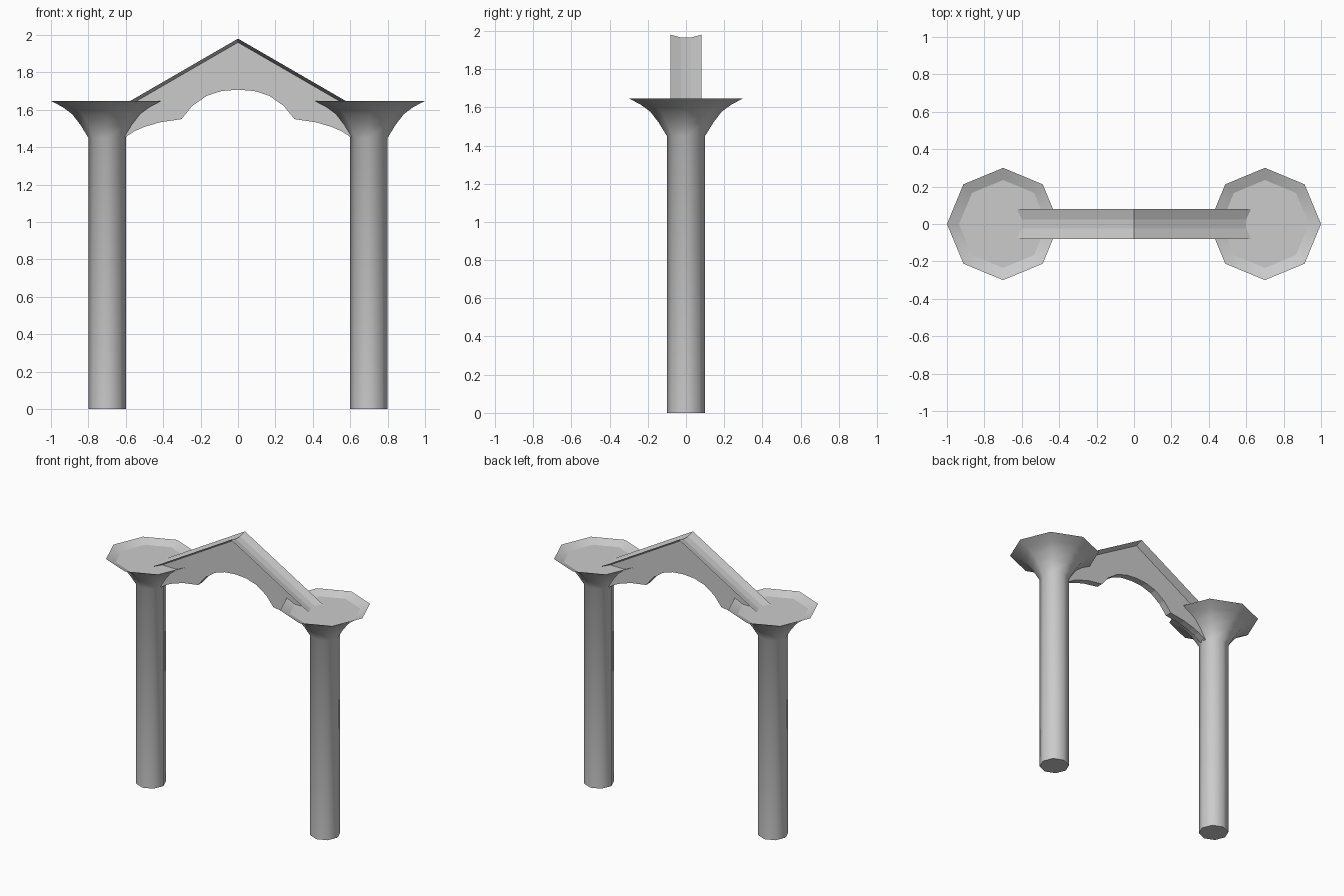
import bpy, bmesh, math

if "Cube" in bpy.data.objects:
    bpy.data.objects.remove(bpy.data.objects["Cube"])


def finish(name, bm):
    bmesh.ops.recalc_face_normals(bm, faces=bm.faces)
    mesh = bpy.data.meshes.new(name)
    bm.to_mesh(mesh)
    bm.free()
    obj = bpy.data.objects.new(name, mesh)
    bpy.context.collection.objects.link(obj)
    return obj


def bridge(bm, a, b, smooth=False):
    n = len(a)
    for i in range(n):
        j = (i + 1) % n
        bm.faces.new((a[i], a[j], b[j], b[i])).smooth = smooth


def loft(name, sections):
    # closed solid through matching cross-sections
    bm = bmesh.new()
    loops = [[bm.verts.new(p) for p in s] for s in sections]
    for a, b in zip(loops, loops[1:]):
        bridge(bm, a, b)
    bm.faces.new(loops[0])
    bm.faces.new(loops[-1])
    return finish(name, bm)


def column(name, x, sides=8):
    # (radius, height): shaft, flared capital, shallow dish inside the rim
    profile = [(0.1, 0), (0.1, 1.45), (0.143, 1.52), (0.187, 1.577),
               (0.237, 1.614), (0.3, 1.647), (0.235, 1.618)]
    bm = bmesh.new()
    rings = [[bm.verts.new((x + r * math.cos(math.tau * i / sides),
                            r * math.sin(math.tau * i / sides), z))
              for i in range(sides)] for r, z in profile]
    for a, b in zip(rings, rings[1:]):
        bridge(bm, a, b, smooth=True)
    bm.faces.new(rings[0])
    bm.faces.new(rings[-1])
    # crisp edges at base, rim and dish floor
    for ring in (rings[0], rings[-2], rings[-1]):
        for i in range(sides):
            bm.edges.get((ring[i], ring[(i + 1) % sides])).smooth = False
    return finish(name, bm)


# Two columns
column("left_column", -0.7)
column("right_column", 0.7)

# Thin scalloped web: left half of the underside, mirrored to the right
roof = [(0.65, 1.604), (0, 1.98), (-0.65, 1.604)]
half = [(-0.605, 1.452), (-0.55, 1.487), (-0.5, 1.508), (-0.42, 1.532),
        (-0.302, 1.55), (-0.245, 1.62), (-0.168, 1.674), (-0.088, 1.7)]
outline = (half + [(0, 1.707)] + [(-x, z) for x, z in reversed(half)]
           + [(x, z - 0.017) for x, z in roof])
loft("arch_web", [[(x, y, z) for x, z in outline] for y in (-0.025, 0.025)])

# Wider gabled roof strip with upturned edges forming a shallow gutter
gutter = [(-0.08, 0), (-0.025, -0.015), (0.025, -0.015),
          (0.08, 0), (0.025, -0.02), (-0.025, -0.02)]
loft("arch_roof", [[(x, y, z + dz) for y, dz in gutter] for x, z in roof])
